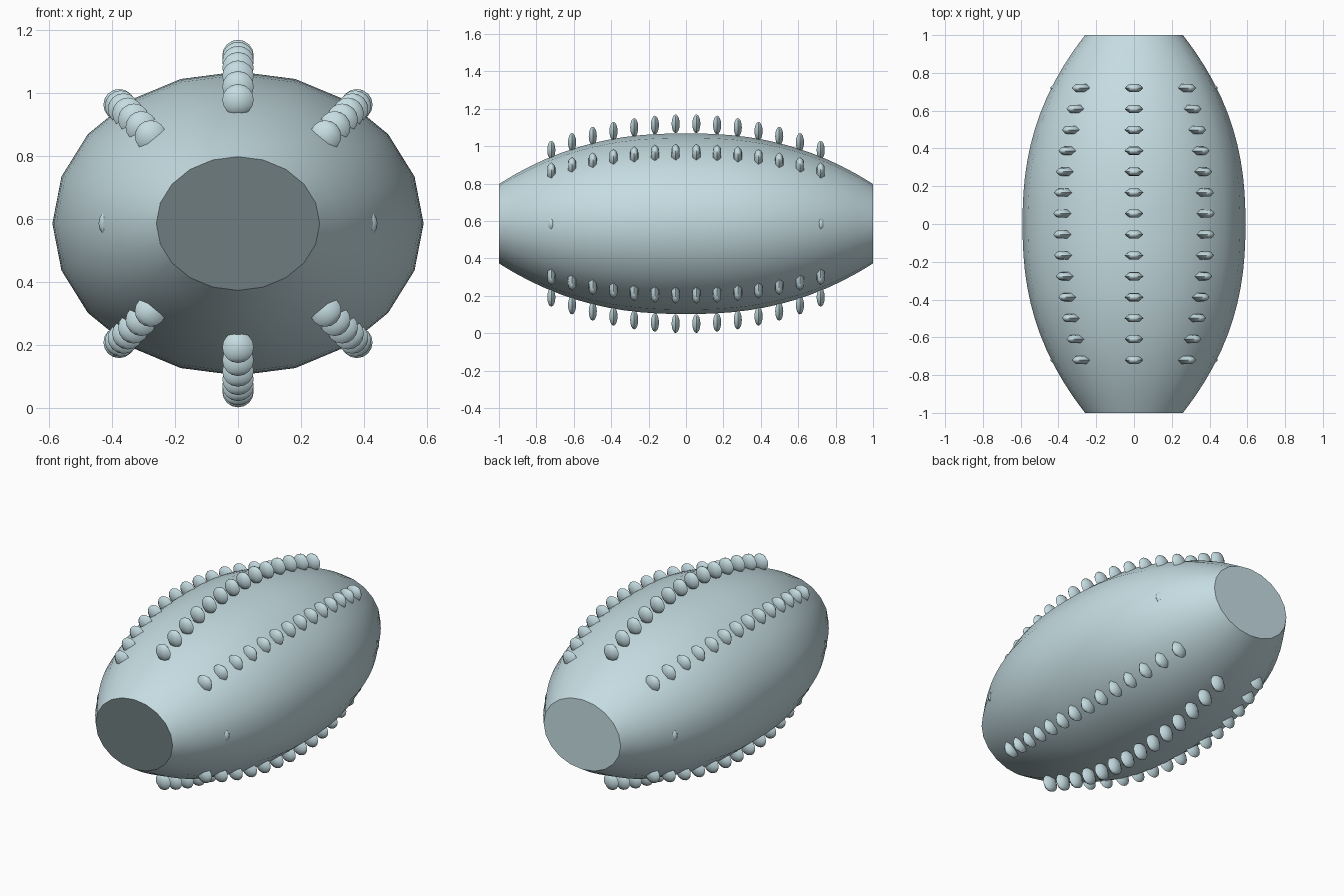
import bpy, bmesh, math
from mathutils import Matrix

cube = bpy.data.objects.get("Cube")
if cube:
    bpy.data.objects.remove(cube, do_unlink=True)

CENTRE_Z = 0.585
HALF_X, HALF_Z = 0.59, 0.483


def make_material(name, colour):
    mat = bpy.data.materials.new(name)
    mat.use_nodes = True
    mat.diffuse_color = colour
    mat.node_tree.nodes["Principled BSDF"].inputs["Base Color"].default_value = colour
    return mat


skin = make_material("pale_blue_grey", (0.56, 0.72, 0.76, 1))
dark = make_material("dark_blue_grey", (0.155, 0.2, 0.21, 1))


def make_object(name, bm, angle, materials):
    mesh = bpy.data.meshes.new(name)
    bm.normal_update()
    bm.to_mesh(mesh)
    bm.free()
    for mat in materials:
        mesh.materials.append(mat)
    obj = bpy.data.objects.new(name, mesh)
    bpy.context.collection.objects.link(obj)
    bpy.ops.object.select_all(action='DESELECT')
    obj.select_set(True)
    bpy.context.view_layer.objects.active = obj
    bpy.ops.object.shade_smooth_by_angle(angle=math.radians(angle))


# Ball body: oval rings that taper towards both flat ends
SIDES, RINGS = 20, 24
bm = bmesh.new()
rings = []
for i in range(RINGS + 1):
    y = -1 + 2 * i / RINGS
    scale = 1 - 0.56 * abs(y) ** 2.36
    rings.append([bm.verts.new((HALF_X * scale * math.cos(a), y,
                                CENTRE_Z + HALF_Z * scale * math.sin(a)))
                  for a in (math.tau * k / SIDES for k in range(SIDES))])
for low, high in zip(rings, rings[1:]):
    for k in range(SIDES):
        n = (k + 1) % SIDES
        bm.faces.new((low[k], low[n], high[n], high[k]))
# Flat ends, the front one dark
front_end = bm.faces.new(rings[0])
front_end.material_index = 1
bm.faces.new(rings[-1])
bmesh.ops.recalc_face_normals(bm, faces=bm.faces)
make_object("ball_body", bm, 35, [skin, dark])

# Lace rows: flattened six-sided beads in eight lines along the body
ROWS, BEADS, REACH = 8, 14, 0.72
LACE_ARC = 1.9
for row in range(ROWS):
    turn = Matrix.Rotation(math.tau * row / ROWS, 4, 'Y')
    bm = bmesh.new()
    for i in range(BEADS):
        y = -REACH + 2 * REACH * i / (BEADS - 1)
        drop = LACE_ARC - math.sqrt(LACE_ARC ** 2 - y * y)
        place = (Matrix.Translation((0, 0, CENTRE_Z)) @ turn
                 @ Matrix.Translation((0, y, 0.535 - drop))
                 @ Matrix.Diagonal((0.05, 0.025, 0.05, 1))
                 @ Matrix.Rotation(math.radians(30), 4, 'Z'))
        bmesh.ops.create_uvsphere(bm, u_segments=6, v_segments=8, radius=1, matrix=place)
    make_object(f"lace_row_{row + 1}", bm, 60, [skin])
